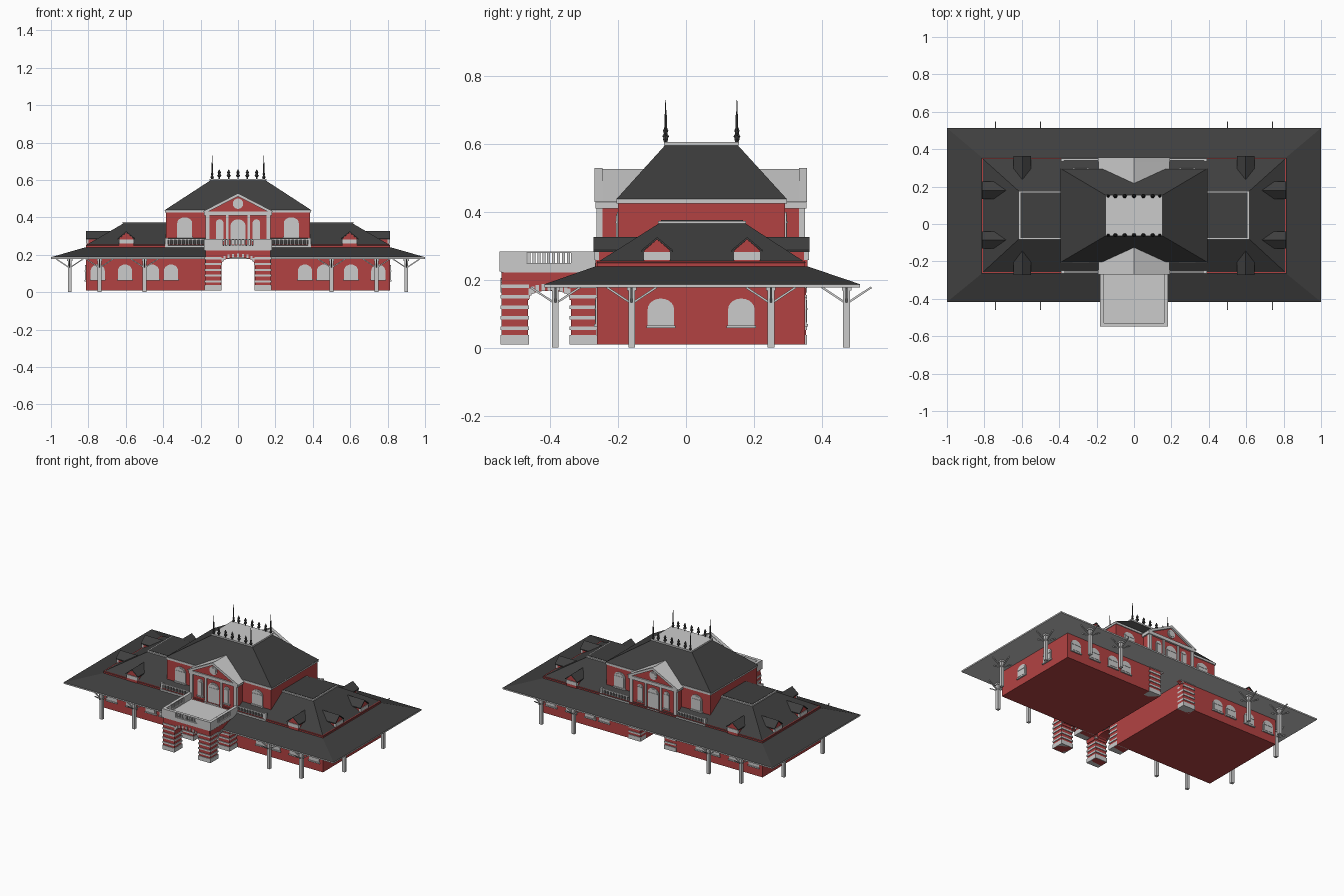
import bpy, bmesh
from math import pi, cos, sin
from mathutils import Matrix, Vector

if "Cube" in bpy.data.objects:
    bpy.data.objects.remove(bpy.data.objects["Cube"])

def material(name, rgb):
    m = bpy.data.materials.new(name)
    m.diffuse_color = (*rgb, 1)
    m.use_nodes = True
    m.node_tree.nodes["Principled BSDF"].inputs["Base Color"].default_value = m.diffuse_color
    return m

RED = material("red_brick", (0.45, 0.055, 0.055))
DARK = material("dark_slate", (0.05, 0.05, 0.05))
I = Matrix.Identity(4)
parts = {}

def part(name, mat=None):
    return parts.setdefault(name, (bmesh.new(), mat))[0]

def wall(x, y, deg):
    """Local frame on a wall: x along the wall, -y outwards."""
    return Matrix.Translation((x, y, 0)) @ Matrix.Rotation(deg * pi / 180, 4, 'Z')

def loft(bm, rings, M=I):
    """Closed skin over a list of rings with equal point counts."""
    vs = [[bm.verts.new(M @ Vector(p)) for p in r] for r in rings]
    n = len(vs[0])
    for a, b in zip(vs, vs[1:]):
        for i in range(n):
            bm.faces.new((a[i], a[(i + 1) % n], b[(i + 1) % n], b[i]))
    bm.faces.new(vs[0][::-1])
    bm.faces.new(vs[-1])

def rect(x0, x1, y0, y1, z):
    return [(x0, y0, z), (x1, y0, z), (x1, y1, z), (x0, y1, z)]

def box(bm, x0, x1, y0, y1, z0, z1, M=I):
    loft(bm, [rect(x0, x1, y0, y1, z0), rect(x0, x1, y0, y1, z1)], M)

def prism(bm, pts, y0, y1, M=I):
    loft(bm, [[(u, y, v) for u, v in pts] for y in (y0, y1)], M)

def beam(bm, a, b, w):
    a, b = Vector(a), Vector(b)
    q = (b - a).to_track_quat('Z', 'Y').to_matrix().to_4x4()
    box(bm, -w / 2, w / 2, -w / 2, w / 2, 0, (b - a).length, Matrix.Translation(a) @ q)

def lathe(bm, prof, x, y, n=6):
    loft(bm, [[(x + r * cos(2 * pi * i / n), y + r * sin(2 * pi * i / n), z)
               for i in range(n)] for r, z in prof])

def arch(w, z0, z1, rise, n=10):
    """Arched outline: half width w, sill z0, crown z1."""
    return [(-w, z0), (w, z0)] + [(w * cos(pi * i / n), z1 - rise + rise * sin(pi * i / n)) for i in range(n + 1)]

def window(M, w, z0, z1, rise):
    prism(part("window_frames"), arch(w, z0, z1, rise), 0.004, -0.004, M)
    prism(part("window_panes"), arch(w - 0.008, z0 + 0.008, z1 - 0.008, rise - 0.006), 0, -0.006, M)
    box(part("window_sills"), -w - 0.004, w + 0.004, -0.009, 0, z0 - 0.005, z0 + 0.003, M)
    box(part("window_bars"), -w + 0.006, w - 0.006, -0.008, 0, z1 - rise - 0.002, z1 - rise + 0.002, M)

def banded_pier(x0, x1, y0, y1):
    box(part("pier_cores", RED), x0 + .004, x1 - .004, y0 + .004, y1 - .004, 0.01, 0.2)
    b = part("pier_bands")
    box(b, x0, x1, y0, y1, 0.01, 0.038)
    for i in range(5):
        z = 0.052 + i * 0.031
        box(b, x0, x1, y0, y1, z, z + 0.011)

FB = ((0, -1), (180, 1))                      # front and back facing

# Ground floor with a passage through the middle
for s in (-1, 1):
    x0, x1 = sorted((s * 0.088, s * 0.813))
    box(part("ground_walls", RED), x0, x1, -0.262, 0.351, 0.01, 0.255)
box(part("ground_walls"), -0.088, 0.088, -0.262, 0.351, 0.187, 0.255)

# Canopy roof and its eaves slab
box(part("canopy_eaves"), -1, 1, -0.417, 0.513, 0.178, 0.187)
loft(part("canopy_roof", DARK), [rect(-1, 1, -0.417, 0.513, 0.187),
     rect(-0.815, 0.815, -0.266, 0.357, 0.24)])

# Wing hip roof with a flat trimmed top
loft(part("wing_roof", DARK), [rect(-0.815, 0.815, -0.264, 0.354, 0.25),
     rect(-0.615, 0.615, -0.08, 0.175, 0.366)])
box(part("wing_roof_trim"), -0.617, 0.617, -0.083, 0.177, 0.366, 0.374)
box(part("wing_roof_deck", DARK), -0.608, 0.608, -0.074, 0.168, 0.366, 0.376)

# Dormers
def dormer(M):
    prism(part("dormer_walls", RED), [(-.038, .235), (.038, .235), (.038, .287), (0, .319), (-.038, .287)], 0, .11, M)
    prism(part("dormer_roofs", DARK), [(-.046, .288), (-.046, .282), (0, .319), (.046, .282), (.046, .288), (0, .326)], -.006, .125, M)
    box(part("dormer_windows"), -.04, .04, -.004, .01, .259, .282, M)

for s in (-1, 1):
    dormer(wall(s * 0.597, -0.266, 0))
    dormer(wall(s * 0.597, 0.358, 180))
    for y in (-0.085, 0.18):
        dormer(wall(s * 0.808, y, 90 * s))

# Ground floor windows
for deg, f in FB:
    for x in (0.358, 0.46, 0.604, 0.75):
        for s in (-1, 1):
            window(wall(s * x, -0.262 if f < 0 else 0.351, deg), 0.038, 0.067, 0.148, 0.034)
for s in (-1, 1):
    for y in (-0.074, 0.163):
        window(wall(s * 0.813, y, 90 * s), 0.039, 0.063, 0.145, 0.032)

# Upper central block, cornice and steep roof
box(part("upper_walls", RED), -0.385, 0.385, -0.2, 0.292, 0.24, 0.425)
box(part("upper_cornice"), -0.39, 0.39, -0.205, 0.297, 0.425, 0.44)
loft(part("main_roof", DARK), [rect(-0.393, 0.393, -0.205, 0.297, 0.438), rect(-0.15, 0.15, -0.062, 0.153, 0.596)])
box(part("roof_platform"), -0.153, 0.153, -0.065, 0.156, 0.596, 0.606)

# Projecting pavilion with pediment roof
box(part("pavilion_walls", RED), -0.172, 0.172, -0.256, 0.343, 0.24, 0.415)
box(part("pavilion_cornice"), -0.182, 0.182, -0.266, 0.355, 0.41, 0.432)
prism(part("pediment_roof"), [(-.19, .43), (.19, .43), (0, .526)], -0.252, 0.34)

for deg, f in FB:
    y = -0.256 if f < 0 else 0.343
    M = wall(0, y, deg)
    # Pediment front
    prism(part("raking_cornice"), [(-.192, .43), (-.16, .43), (0, .512), (.16, .43), (.192, .43), (0, .529)], .01, -.013, M)
    prism(part("tympanum", RED), [(-.16, .43), (.16, .43), (0, .512)], .01, -.002, M)
    for r, d in ((0.028, 0.006), (0.02, 0.009)):
        prism(part("round_window"), [(r * cos(pi * i / 8), .473 + r * sin(pi * i / 8)) for i in range(16)], 0, -d, M)
    # Pilasters, door and narrow windows
    for s in (-1, 1):
        for x, w in ((0.163, 0.011), (0.057, 0.007)):
            box(part("pilasters"), s * x - w, s * x + w, -0.007, 0.01, 0.24, 0.412, M)
        window(M @ Matrix.Translation((s * 0.098, 0, 0)), 0.02, 0.275, 0.39, 0.02)
        # Flanking upper windows
        window(wall(s * 0.285, -0.2 if f < 0 else 0.292, deg), 0.04, 0.295, 0.4, 0.03)
        # Side balconies with balusters
        c = s * 0.283
        box(part("balcony_floors"), c - .108, c + .108, -.012, .06, .236, .25, M)
        box(part("balcony_rails"), c - .1, c + .1, -.006, .004, .278, .286, M)
        box(part("balcony_posts"), s * .383 - .008, s * .383 + .008, -.008, .008, .245, .29, M)
        for i in range(9):
            x = c + (i - 4) * 0.021
            box(part("balcony_balusters"), x - .004, x + .004, -.005, .003, .248, .28, M)
        # Banded piers beside the rear passage
        if f > 0:
            a, b = sorted((s * 0.088, s * 0.177))
            banded_pier(a, b, 0.3, 0.357)
    window(M, 0.04, 0.248, 0.39, 0.036)

# Front porch piers
for s in (-1, 1):
    a, b = sorted((s * 0.088, s * 0.178))
    banded_pier(a, b, -0.547, -0.462)
    banded_pier(a, b, -0.343, -0.26)

# Porch arches, with light keystones on the front
def arch_beam(M, w, full, crown, t):
    pts = [(-full, .227), (-full, .14), (-w, .14)]
    pts += [(-w * cos(pi * i / 10), .14 + (crown - .14) * sin(pi * i / 10) ** .6) for i in range(1, 10)]
    pts += [(w, .14), (full, .14), (full, .227)]
    prism(part("porch_arches", RED), pts, 0, t, M)
    for i in range(1, 10):
        u, v = -w * cos(pi * i / 10), .14 + (crown - .14) * sin(pi * i / 10) ** .6
        box(part("arch_stones"), u - .005, u + .005, -.003, .01, v, v + .02, M)

arch_beam(wall(0, -0.543, 0), 0.088, 0.17, 0.186, 0.07)
for s in (-1, 1):
    arch_beam(wall(s * 0.174, -0.4025, 90 * s), 0.06, 0.135, 0.168, 0.07)
arch_beam(wall(0, 0.353, 180), 0.088, 0.17, 0.187, 0.03)

# Porch deck and parapet
box(part("porch_deck"), -0.178, 0.178, -0.545, -0.255, 0.222, 0.241)
def parapet(M, half, gap):
    p = part("porch_parapet")
    box(p, -half, half, 0, .02, .225, .25, M)
    for s in (-1, 1):
        a, b = sorted((s * gap, s * half))
        box(p, a, b, 0, .02, .25, .283, M)
    box(p, -gap, gap, 0, .02, .279, .284, M)
    for i in range(9):
        u = (i - 4) * gap / 4.5
        box(part("porch_balusters"), u - .0045, u + .0045, .005, .014, .248, .281, M)
parapet(wall(0, -0.549, 0), 0.181, 0.08)
for s in (-1, 1):
    parapet(wall(s * 0.181, -0.4045, 90 * s), 0.1445, 0.065)

# Canopy posts with brackets on four sides
spots = [(s * x, y) for s in (-1, 1) for x in (0.74, 0.5) for y in (-0.385, 0.473)]
spots += [(s * 0.9, y) for s in (-1, 1) for y in (-0.16, 0.25)]
for x, y in spots:
    box(part("canopy_posts"), x - .01, x + .01, y - .01, y + .01, 0, .18)
    box(part("post_caps"), x - .014, x + .014, y - .014, y + .014, .168, .18)
    for dx, dy in ((1, 0), (-1, 0), (0, 1), (0, -1)):
        beam(part("post_brackets"), (x, y, .13), (x + .073 * dx, y + .073 * dy, .178), .006)

# Roof cresting and corner spires
for y in (-0.06, 0.15):
    for i in range(-2, 3):
        lathe(part("cresting", DARK), [(.004, .604), (.004, .615), (.012, .622), (.005, .632), (.009, .639), (.001, .657)], i * .05, y)
    for x in (-0.138, 0.138):
        lathe(part("spires", DARK), [(.005, .604), (.009, .615), (.004, .625), (.007, .632), (.004, .64), (.004, .685), (.0025, .69), (.001, .73)], x, y)

for name, (bm, mat) in parts.items():
    bmesh.ops.recalc_face_normals(bm, faces=bm.faces)
    me = bpy.data.meshes.new(name)
    bm.to_mesh(me)
    bm.free()
    if mat:
        me.materials.append(mat)
    bpy.context.collection.objects.link(bpy.data.objects.new(name, me))
